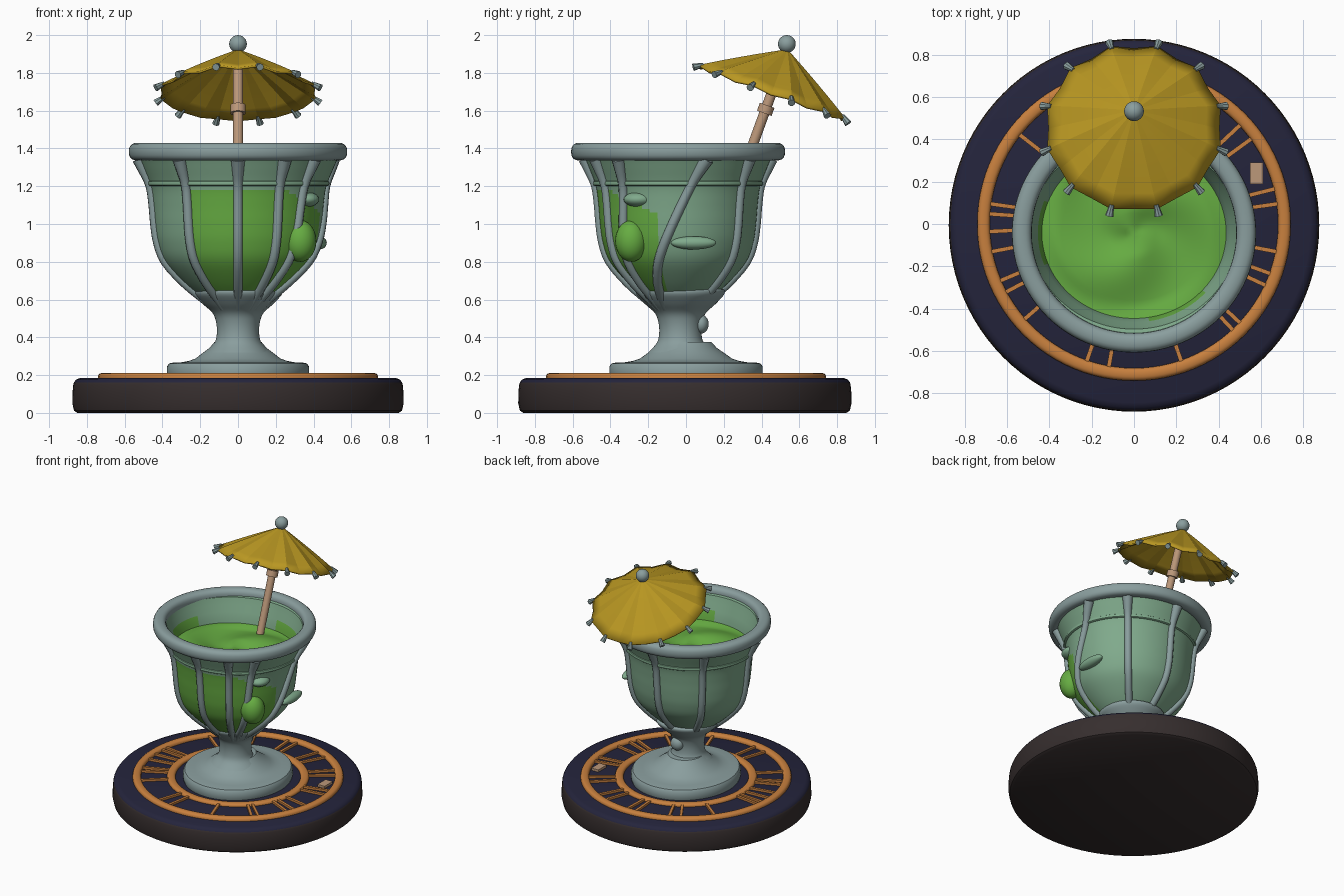
import bpy, bmesh, math
from math import sin, cos, pi, radians
from mathutils import Matrix, Vector

if "Cube" in bpy.data.objects:
    bpy.data.objects.remove(bpy.data.objects["Cube"])


def mat(name, r, g, b):
    m = bpy.data.materials.new(name)
    lin = [((c / 255 + 0.055) / 1.055) ** 2.4 for c in (r, g, b)]
    m.diffuse_color = (*lin, 1)
    m.use_nodes = True
    m.node_tree.nodes["Principled BSDF"].inputs["Base Color"].default_value = m.diffuse_color
    return m


GREY = mat("blue grey", 138, 158, 158)
PALE = mat("pale green glass", 128, 170, 140)
GREEN = mat("bright green", 102, 172, 66)
NAVY = mat("navy", 36, 36, 60)
BROWN = mat("dark brown", 54, 46, 46)
ORANGE = mat("orange", 200, 128, 62)
TAN = mat("tan", 188, 152, 122)
YELLOW = mat("mustard yellow", 186, 152, 34)


def finish(name, bm, mats, rule=None, matrix=None, angle=40):
    bmesh.ops.recalc_face_normals(bm, faces=bm.faces)
    if rule:
        for f in bm.faces:
            f.material_index = rule(f.calc_center_median())
    me = bpy.data.meshes.new(name)
    bm.to_mesh(me)
    bm.free()
    ob = bpy.data.objects.new(name, me)
    bpy.context.collection.objects.link(ob)
    for m in mats:
        me.materials.append(m)
    if matrix:
        ob.matrix_world = matrix
    bpy.ops.object.select_all(action='DESELECT')
    ob.select_set(True)
    bpy.context.view_layer.objects.active = ob
    bpy.ops.object.shade_smooth_by_angle(angle=radians(angle))
    return ob


def smooth(pts, n=5):
    # Catmull-Rom through profile points
    p = [Vector(q) for q in [pts[0]] + list(pts) + [pts[-1]]]
    out = []
    for i in range(1, len(p) - 2):
        a, b, c, d = p[i - 1:i + 3]
        for k in range(n):
            t = k / n
            out.append(0.5 * (2 * b + (c - a) * t + (2 * a - 5 * b + 4 * c - d) * t * t
                              + (3 * b - a - 3 * c + d) * t ** 3))
    return out + [p[-1]]


def lathe(name, prof, mats, cy=0, sy=1, seg=96, closed=False, rule=None):
    bm = bmesh.new()
    rings = []
    for r, z in prof:
        if r < 1e-4:
            rings.append([bm.verts.new((0, cy, z))] * seg)
        else:
            rings.append([bm.verts.new((r * sin(2 * pi * i / seg), cy - sy * r * cos(2 * pi * i / seg), z))
                          for i in range(seg)])
    n = len(rings)
    for k in range(n if closed else n - 1):
        a, b = rings[k], rings[(k + 1) % n]
        for i in range(seg):
            j = (i + 1) % seg
            vs = list(dict.fromkeys((a[i], a[j], b[j], b[i])))
            bm.faces.new(vs)
    return finish(name, bm, mats, rule)


def oval(rc, zc, a, b, n=20, e=0.8):
    f = lambda v: math.copysign(abs(v) ** e, v)
    return [(rc + a * f(cos(2 * pi * i / n)), zc + b * f(sin(2 * pi * i / n))) for i in range(n)]


def blob(name, loc, size, m):
    bm = bmesh.new()
    bmesh.ops.create_uvsphere(bm, u_segments=24, v_segments=14, radius=1)
    return finish(name, bm, [m], matrix=Matrix.Translation(loc) @ Matrix.Diagonal((*size, 1)))


def cone(name, r1, r2, z0, z1, m, matrix, seg=20):
    bm = bmesh.new()
    bmesh.ops.create_cone(bm, cap_ends=True, segments=seg, radius1=r1, radius2=r2, depth=z1 - z0,
                          matrix=Matrix.Translation((0, 0, (z0 + z1) / 2)))
    return finish(name, bm, [m], matrix=matrix)


# Round base: brown side, navy top
lathe("base", [(0, 0), (.85, 0), (.868, .012), (.877, .05), (.876, .11), (.872, .15), (.868, .162),
               (.858, .176), (.835, .185), (0, .185)], [BROWN, NAVY], cy=-.006, sy=1.006,
      rule=lambda c: 1 if c.z > .16 else 0)

# Dial rings and bars
lathe("outer_dial_ring", oval(.712, .185, .03, .027), [ORANGE], closed=True)
lathe("inner_dial_ring", oval(.47, .185, .03, .022), [ORANGE], closed=True)
for i, deg in enumerate((8, 14, 36, 43, 62, 70, 88, 94, 115, 122, 142, 172, 176, 183, 191, 203, 208,
                         221, 251, 260, 289, 313, 317, 335, 340, 349)):
    bm = bmesh.new()
    bmesh.ops.create_cube(bm, size=1)
    finish("dial_bar_%d" % i, bm, [ORANGE], matrix=Matrix.Rotation(radians(deg), 4, 'Z')
           @ Matrix.Translation((.59, 0, .19)) @ Matrix.Diagonal((.2, .02, .022, 1)))
bm = bmesh.new()
bmesh.ops.create_cube(bm, size=1)
finish("tan_dial_patch", bm, [TAN], matrix=Matrix.Translation((.58, .24, .191))
       @ Matrix.Diagonal((.06, .1, .024, 1)))

# Foot and stem
lathe("foot", [(0, .18), (.37, .18), (.376, .2), (.376, .245), (.365, .262), (.34, .267), (.3, .268),
               (.26, .275), (.225, .288), (.19, .315), (.15, .345), (.125, .375), (0, .38)],
      [GREY], sy=1.08)
CY = -.042
lathe("stem", smooth([(.17, .32), (.125, .37), (.112, .42), (.116, .48), (.136, .53), (.19, .58),
                      (.235, .635), (.2, .66), (0, .66)]), [GREY], cy=-.03)
blob("stem_lump", (.02, .08, .47), (.05, .04, .05), GREY)

# Glass bowl, coloured by where the drink shows through
SY = .93
SIL = [(.15, .56), (.2, .60), (.31, .69), (.41, .8), (.45, .9), (.466, 1.0), (.475, 1.1),
       (.49, 1.2), (.53, 1.3), (.55, 1.345)]


def glass_rule(c):
    r = math.hypot(c.x, (c.y - CY) / SY)
    az = math.degrees(math.atan2(c.x, -(c.y - CY)))
    if c.z > 1.18 and r < .447 + max(0, c.z - 1.2) * .25:
        return 1 if sin(radians(3 * az)) > .5 and c.z < 1.3 else 0
    top = 1.18 - max(0, az - 35) * .003
    return 1 if -36 < az < 76 and .6 < c.z < top else 0


outer = [(p.x - .022, p.y) for p in smooth(SIL)]
inner = [(.49, 1.38), (.475, 1.33), (.455, 1.28), (.44, 1.23), (.43, 1.17)]
lathe("glass_bowl", outer + [(.53, 1.39)] + inner, [PALE, GREEN], CY, SY, 120, rule=glass_rule)
lathe("glass_band", oval(.47, 1.215, .014, .014, 10), [PALE], CY, SY, closed=True)
lathe("cup_rim", oval(.531, 1.383, .047, .047), [GREY], CY, .98, closed=True)


# Ribs running down the bowl
def rib(name, top, bottom):
    cu = bpy.data.curves.new(name, 'CURVE')
    cu.dimensions = '3D'
    cu.bevel_depth = .025
    cu.bevel_resolution = 3
    cu.use_fill_caps = True
    pts = smooth(SIL, 3)
    sp = cu.splines.new('POLY')
    sp.points.add(len(pts) - 1)
    for q, p in zip(sp.points, pts):
        t = (p.y - .56) / .785
        az = radians(bottom + (top - bottom) * t)
        r = p.x - .021
        q.co = (r * sin(az), CY - SY * r * cos(az), p.y, 1)
        q.radius = 1 + .5 * max(0, t - .85) / .15
    ob = bpy.data.objects.new(name, cu)
    bpy.context.collection.objects.link(ob)
    bpy.ops.object.select_all(action='DESELECT')
    ob.select_set(True)
    bpy.context.view_layer.objects.active = ob
    cu.materials.append(GREY)
    bpy.ops.object.convert(target='MESH')
    bpy.ops.object.shade_smooth_by_angle(angle=radians(60))


for i, (a, b) in enumerate(((0, 0), (28, 28), (50, 40), (108, 58), (140, 140), (182, 182),
                            (-135, -135), (-82, -82), (-36, -36))):
    rib("rib_%d" % i, a, b)

# Lumps pressed against the glass
blob("green_lump", (.33, -.29, .91), (.085, .085, .11), GREEN)
blob("pale_lump", (.43, .04, .9), (.04, .12, .035), PALE)
blob("pale_drip", (.36, -.25, 1.13), (.07, .08, .04), PALE)

# Swirled drink surface
bm = bmesh.new()
rows = []
for k in range(1, 23):
    r = .445 * k / 22
    row = []
    for i in range(72):
        a = 2 * pi * i / 72
        h = .022 * sin(2 * a + 11 * r) * min(1, r / .12) * min(1, (.445 - r) / .08)
        row.append(bm.verts.new((r * sin(a), CY - SY * r * cos(a), 1.205 + h)))
    rows.append(row)
bm.faces.new(rows[0])
for a, b in zip(rows, rows[1:]):
    for i in range(72):
        bm.faces.new((a[i], a[i - 1], b[i - 1], b[i]))
finish("drink_surface", bm, [GREEN])

# Umbrella, built in its own tilted frame with the apex at the origin
TILT = Matrix.Translation((0, .534, 1.915)) @ Matrix.Rotation(radians(-20), 4, 'X')
bm = bmesh.new()
rows = []
for k in range(7):
    t = k / 6
    row = []
    for i in range(24):
        a = 2 * pi * i / 24 + radians(15)
        valley = i % 2
        r = .02 + t * (.405 if not valley else .385)
        z = -.226 * (t * .93 + .07 * t * t) - (.014 * t if valley else 0)
        row.append(bm.verts.new((r * cos(a), r * sin(a), z)))
    rows.append(row)
bm.faces.new(rows[0])
for a, b in zip(rows, rows[1:]):
    for i in range(24):
        bm.faces.new((a[i], a[i - 1], b[i - 1], b[i]))
canopy = finish("umbrella_canopy", bm, [YELLOW], matrix=TILT, angle=5)
sol = canopy.modifiers.new("thickness", 'SOLIDIFY')
sol.thickness = .012
for i in range(12):
    m = TILT @ Matrix.Rotation(radians(15 + 30 * i), 4, 'Z') @ Matrix.Translation((.405, 0, -.22)) \
        @ Matrix.Rotation(radians(122), 4, 'Y')
    cone("umbrella_tip_%d" % i, .011, .02, 0, .055, GREY, m, 8)
cone("umbrella_stick", .027, .027, -.82, -.01, TAN, TILT)
cone("stick_collar", .041, .041, -.35, -.305, TAN, TILT)
blob("umbrella_knob", (0, .534, 1.953), (.047, .047, .047), GREY)
